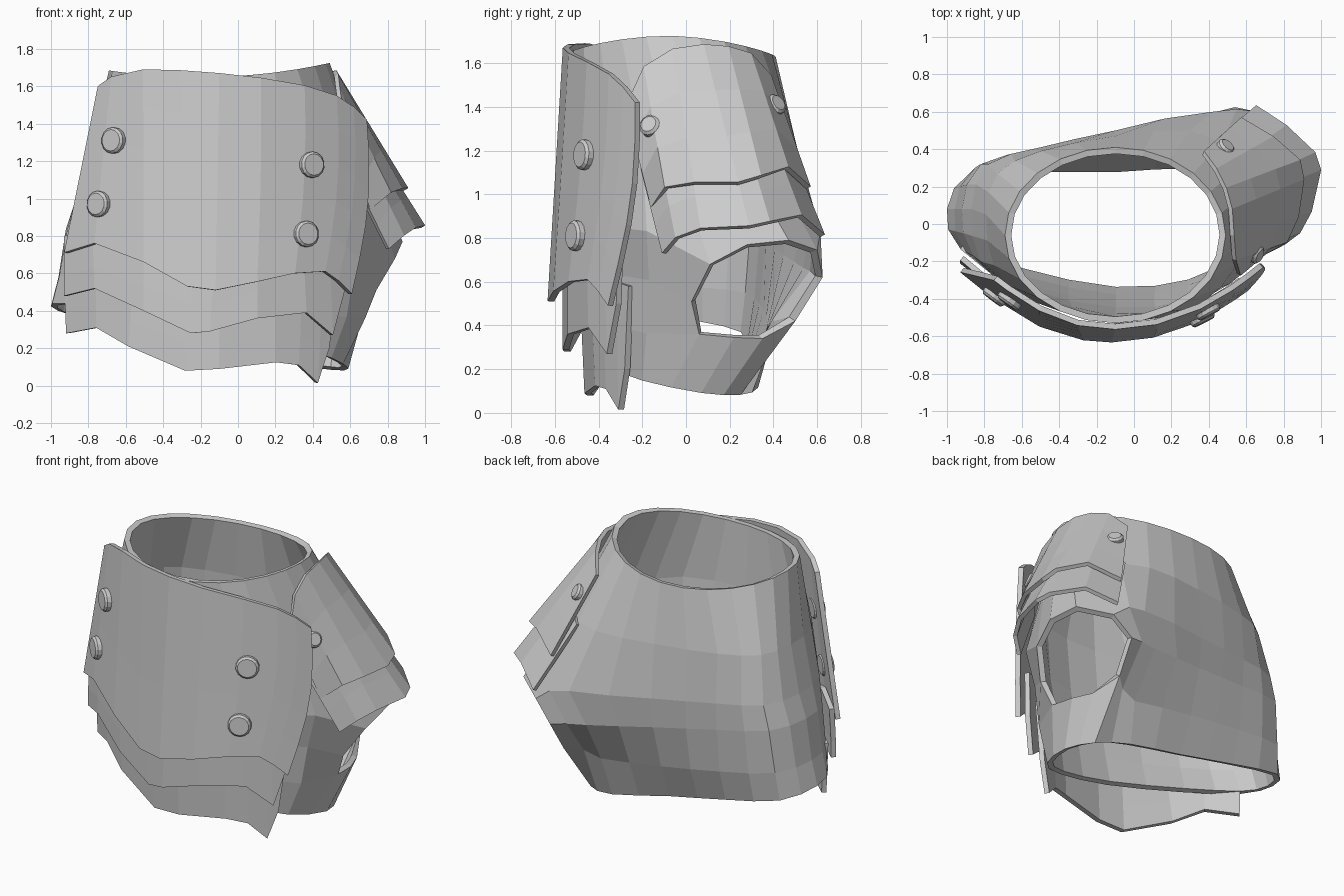
import bpy, math
from mathutils import Vector

if "Cube" in bpy.data.objects:
    bpy.data.objects.remove(bpy.data.objects["Cube"])


def make_object(name, verts, faces):
    me = bpy.data.meshes.new(name)
    me.from_pydata([tuple(v) for v in verts], [], faces)
    me.update()
    ob = bpy.data.objects.new(name, me)
    bpy.context.collection.objects.link(ob)
    return ob


def thicken(ob, t, offset):
    m = ob.modifiers.new("thickness", "SOLIDIFY")
    m.thickness, m.offset, m.use_even_offset = t, offset, False
    return ob


def grid(name, rows, closed=False, skip=()):
    n = len(rows[0])
    verts = [v for r in rows for v in r]
    faces = [(j * n + i, j * n + (i + 1) % n, (j + 1) * n + (i + 1) % n, (j + 1) * n + i)
             for j in range(len(rows) - 1) for i in range(n if closed else n - 1)
             if (i, j) not in skip]
    used = sorted({k for f in faces for k in f})
    new = {k: i for i, k in enumerate(used)}
    return make_object(name, [verts[k] for k in used], [[new[k] for k in f] for f in faces])


def smooth_loop(pts):
    """Double the points of a closed loop along a soft curve."""
    out, n = [], len(pts)
    for i in range(n):
        a, b, c, d = (Vector(pts[(i + k) % n]) for k in (-1, 0, 1, 2))
        out += [b, (b + c) * 0.5625 - (a + d) * 0.0625]
    return out


# --- body shell: tilted cross-sections (height, x slope, y slope, outline from the right side)
sections = [
    (.225, -.21, -.14, [(.59, .07), (.51, .25), (.3, .33), (-.1, .31), (-.5, .31), (-.87, .28),
                        (-1.0, .08), (-.93, -.13), (-.6, -.27), (-.1, -.37), (.3, -.33), (.5, -.2)]),
    (.44, -.15, -.06, [(.68, .1), (.62, .34), (.33, .40), (-.1, .4), (-.5, .37), (-.85, .3),
                       (-.96, .08), (-.9, -.15), (-.6, -.31), (-.1, -.41), (.3, -.36), (.58, -.18)]),
    (.70, -.15, 0, [(.76, .08), (.66, .6), (.32, .57), (-.1, .48), (-.5, .4), (-.82, .32),
                    (-.92, .08), (-.86, -.17), (-.6, -.35), (-.1, -.45), (.3, -.4), (.62, -.17)]),
    (.90, -.10, 0, [(.88, .1), (.8, .48), (.42, .6), (-.1, .5), (-.5, .41), (-.78, .32),
                    (-.87, .08), (-.82, -.2), (-.58, -.38), (-.1, -.48), (.32, -.43), (.68, -.18)]),
    (1.25, -.03, 0, [(.67, .08), (.6, .34), (.3, .5), (-.1, .47), (-.5, .39), (-.73, .27),
                     (-.79, .05), (-.75, -.22), (-.55, -.41), (-.1, -.51), (.33, -.45), (.56, -.2)]),
]
rows = [[(p.x, p.y, a + b * p.x + c * p.y) for p in smooth_loop(pts)] for a, b, c, pts in sections]
neck = []
for i in range(24):
    t = math.tau * i / 24
    c, s = math.cos(t), math.sin(t)
    neck.append((-.1 + .59 * c, -.06 + .47 * s, 1.65 + .055 * c * c + .02 * c - .02 * max(0, s)))
rows.append(neck)

# --- arm hole: leave out the side faces and pull their border onto the rim
rim = {(23, 1): (.68, .06, .36), (0, 1): (.66, .22, .345), (1, 1): (.61, .35, .34),
       (2, 1): (.53, .50, .42), (2, 2): (.54, .625, .62), (2, 3): (.66, .60, .745),
       (1, 3): (.84, .47, .79), (0, 3): (.88, .28, .77), (23, 3): (.84, .11, .68),
       (23, 2): (.74, .025, .51),
       (3, 1): (.44, .42, .40), (3, 2): (.44, .60, .64), (3, 3): (.55, .615, .83)}
for (i, j), p in rim.items():
    rows[j][i] = p
opening = [(i, j) for i in (23, 0, 1) for j in (1, 2)]
thicken(grid("body_shell", rows, closed=True, skip=opening), .035, -1)


# --- front plates: outlines in x/z wrapped around the chest
def front_y(x, z, base, lean):
    w = .82 if x > -.12 else .81 - .09 * max(0, z - .6)
    return base - lean * (1.65 - z) + .36 * (abs(x + .12) / w) ** 2.1


def front_plate(name, top, bottom, base, lean, bulge, steps=5):
    out = []
    for j in range(steps + 1):
        v = j / steps
        row = []
        for (xa, za), (xb, zb) in zip(bottom, top):
            x, z = xb * v + xa * (1 - v), zb * v + za * (1 - v)
            x += bulge * math.sin(math.pi * v) * max(0, x)
            row.append((x, front_y(x, z, base, lean), z))
        out.append(row)
    return thicken(grid(name, out), .03, 0)


front_plate("front_plate_upper",
            [(-.74, 1.6), (-.67, 1.65), (-.5, 1.69), (-.3, 1.685), (-.1, 1.67), (.12, 1.645),
             (.35, 1.605), (.52, 1.55), (.61, 1.49), (.68, 1.42)],
            [(-.92, .71), (-.76, .76), (-.5, .66), (-.27, .53), (-.12, .51), (.1, .555),
             (.3, .6), (.46, .61), (.53, .56), (.6, .49)], -.55, .06, .07)
front_plate("front_plate_middle",
            [(-.92, .8), (-.77, .85), (-.5, .8), (-.25, .75), (-.12, .75), (.1, .78),
             (.34, .8), (.48, .8), (.57, .78)],
            [(-.92, .48), (-.76, .52), (-.5, .4), (-.25, .28), (-.15, .29), (.1, .36),
             (.36, .39), (.5, .27), (.56, .5)], -.55, 0, 0, 3)
front_plate("front_plate_lower",
            [(-.92, .6), (-.75, .63), (-.55, .6), (-.28, .55), (-.1, .55), (.2, .58),
             (.34, .6), (.45, .6), (.53, .58)],
            [(-.91, .28), (-.75, .31), (-.58, .21), (-.28, .08), (-.1, .09), (.2, .125),
             (.32, .11), (.42, .015), (.48, .2)], -.52, -.045, 0, 3)

# --- shoulder plates: upper overlaps lower
top = [Vector(p) for p in [(.56, -.27, 1.4), (.535, -.19, 1.58), (.525, -.06, 1.66), (.515, .08, 1.68),
                           (.485, .19, 1.67), (.435, .29, 1.64), (.37, .38, 1.54)]]
mid = [Vector(p) for p in [(.70, -.15, .94), (.81, -.09, 1.03), (.87, .04, 1.05), (.9, .24, 1.05),
                           (.88, .34, 1.08), (.74, .46, 1.12), (.57, .56, 1.03)]]
low = [Vector(p) for p in [(.80, -.10, .73), (.88, -.04, .80), (.94, .07, .84), (.99, .29, .85),
                           (.96, .38, .87), (.81, .52, .9), (.65, .625, .81)]]
start = [a * .4 + b * .6 - Vector((.035, (.0 if i < 4 else .03), .01))
         for i, (a, b) in enumerate(zip(top, mid))]


def shoulder_plate(name, a, b, steps=3):
    rows = [[p.lerp(q, j / steps) for p, q in zip(b, a)] for j in range(steps + 1)]
    return thicken(grid(name, rows), .025, 0)


shoulder_plate("shoulder_plate_upper", top, mid)
shoulder_plate("shoulder_plate_lower", start, low)


# --- rivets
def rivet(name, pos, normal, r, h=.07):
    bpy.ops.mesh.primitive_cylinder_add(vertices=14, radius=r, depth=h, location=pos)
    ob = bpy.context.object
    ob.name = name
    ob.rotation_euler = Vector(normal).to_track_quat("Z", "Y").to_euler()
    m = ob.modifiers.new("bevel", "BEVEL")
    m.width, m.segments = .012, 1


for k, (x, z) in enumerate([(-.66, 1.31), (-.74, .97), (.39, 1.18), (.36, .81)]):
    e = .02
    y = front_y(x, z, -.55, .06)
    dx = (front_y(x + e, z, -.55, .06) - front_y(x - e, z, -.55, .06)) / (2 * e)
    rivet(f"front_rivet_{k + 1}", (x, y - .012, z), (dx, -1, .06), .07)
rivet("shoulder_rivet_front", (.65, -.16, 1.31), (.8, -.4, .4), .05, .06)
rivet("shoulder_rivet_back", (.485, .405, 1.405), (.6, .65, .5), .05, .06)
